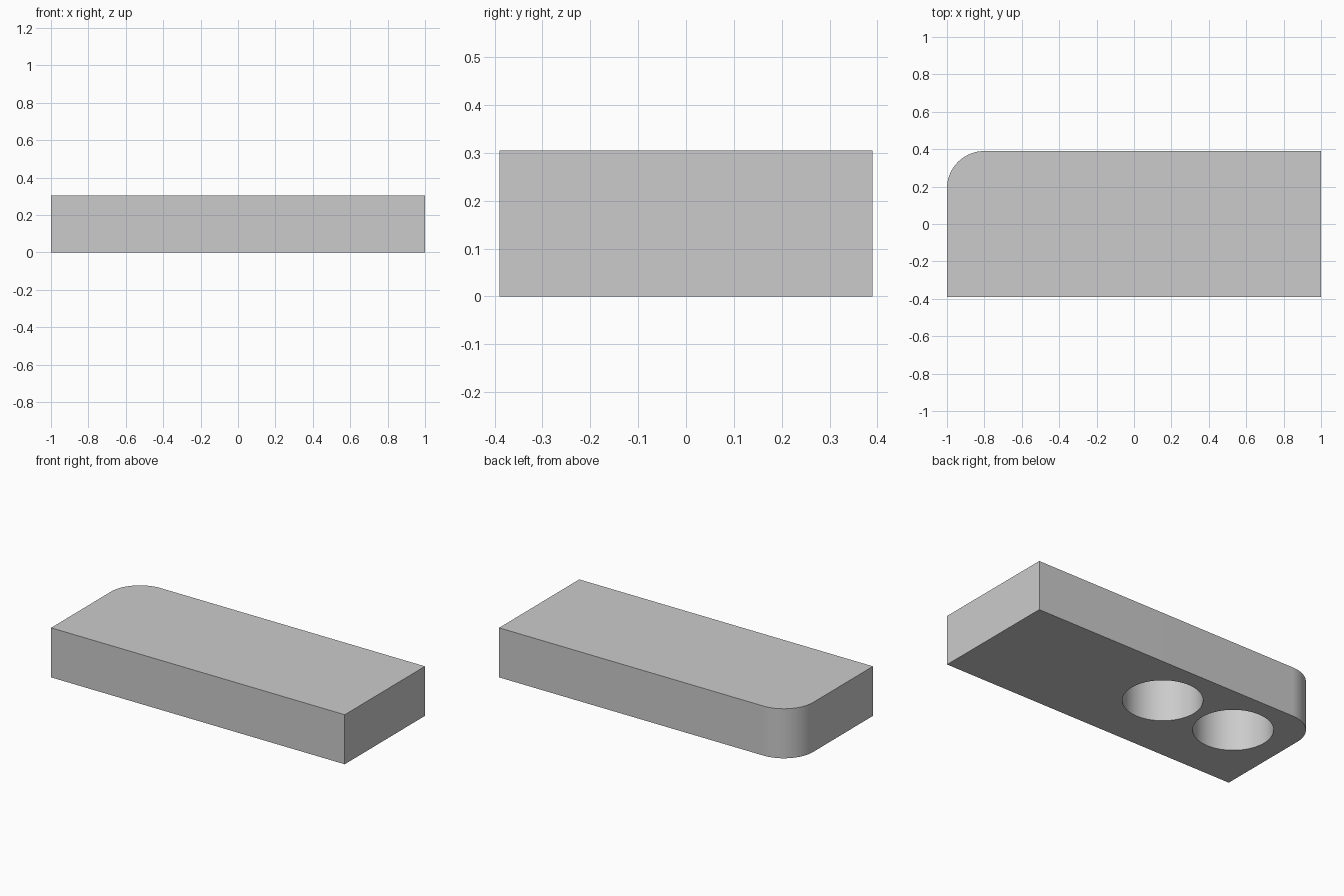
import bpy, bmesh, math

cube = bpy.data.objects.get("Cube")
if cube:
    bpy.data.objects.remove(cube, do_unlink=True)

HALF_X, HALF_Y, HEIGHT = 1.0, 0.39, 0.305
CORNER = 0.2
HOLE_RADIUS, HOLE_DEPTH, HOLE_Y = 0.22, 0.27, 0.064

grey = bpy.data.materials.new("light grey")
grey.use_nodes = True
colour = (0.6, 0.6, 0.6, 1)
grey.diffuse_color = colour
grey.node_tree.nodes["Principled BSDF"].inputs["Base Color"].default_value = colour


def prism(name, outline, bottom, top):
    """Extrude a closed outline upwards into a solid."""
    bm = bmesh.new()
    base = bm.faces.new([bm.verts.new((x, y, bottom)) for x, y in outline])
    result = bmesh.ops.extrude_face_region(bm, geom=[base])
    verts = [g for g in result["geom"] if isinstance(g, bmesh.types.BMVert)]
    bmesh.ops.translate(bm, verts=verts, vec=(0, 0, top - bottom))
    bmesh.ops.recalc_face_normals(bm, faces=bm.faces)
    mesh = bpy.data.meshes.new(name)
    bm.to_mesh(mesh)
    bm.free()
    mesh.materials.append(grey)
    obj = bpy.data.objects.new(name, mesh)
    bpy.context.collection.objects.link(obj)
    return obj


def arc(cx, cy, radius, start, sweep, steps):
    angles = [math.radians(start + sweep * i / steps) for i in range(steps + 1)]
    return [(cx + radius * math.cos(a), cy + radius * math.sin(a)) for a in angles]


# Block with one rounded back corner
outline = [(-HALF_X, -HALF_Y), (HALF_X, -HALF_Y), (HALF_X, HALF_Y)]
outline += arc(-HALF_X + CORNER, HALF_Y - CORNER, CORNER, 90, 90, 24)
block = prism("block", outline, 0, HEIGHT)

# Two blind round pockets in the underside
cutters = []
for i, x in enumerate((-0.15, -0.65)):
    circle = arc(x, HOLE_Y, HOLE_RADIUS, 0, 360, 96)[:-1]
    cutter = prism(f"pocket_cutter_{i + 1}", circle, -0.1, HOLE_DEPTH)
    cut = block.modifiers.new(f"pocket_{i + 1}", "BOOLEAN")
    cut.operation = "DIFFERENCE"
    cut.solver = "EXACT"
    cut.object = cutter
    cutters.append(cutter)

bpy.ops.object.select_all(action="DESELECT")
block.select_set(True)
bpy.context.view_layer.objects.active = block
for name in [m.name for m in block.modifiers]:
    bpy.ops.object.modifier_apply(modifier=name)
for cutter in cutters:
    bpy.data.objects.remove(cutter, do_unlink=True)

bpy.ops.object.shade_smooth_by_angle(angle=math.radians(30))
